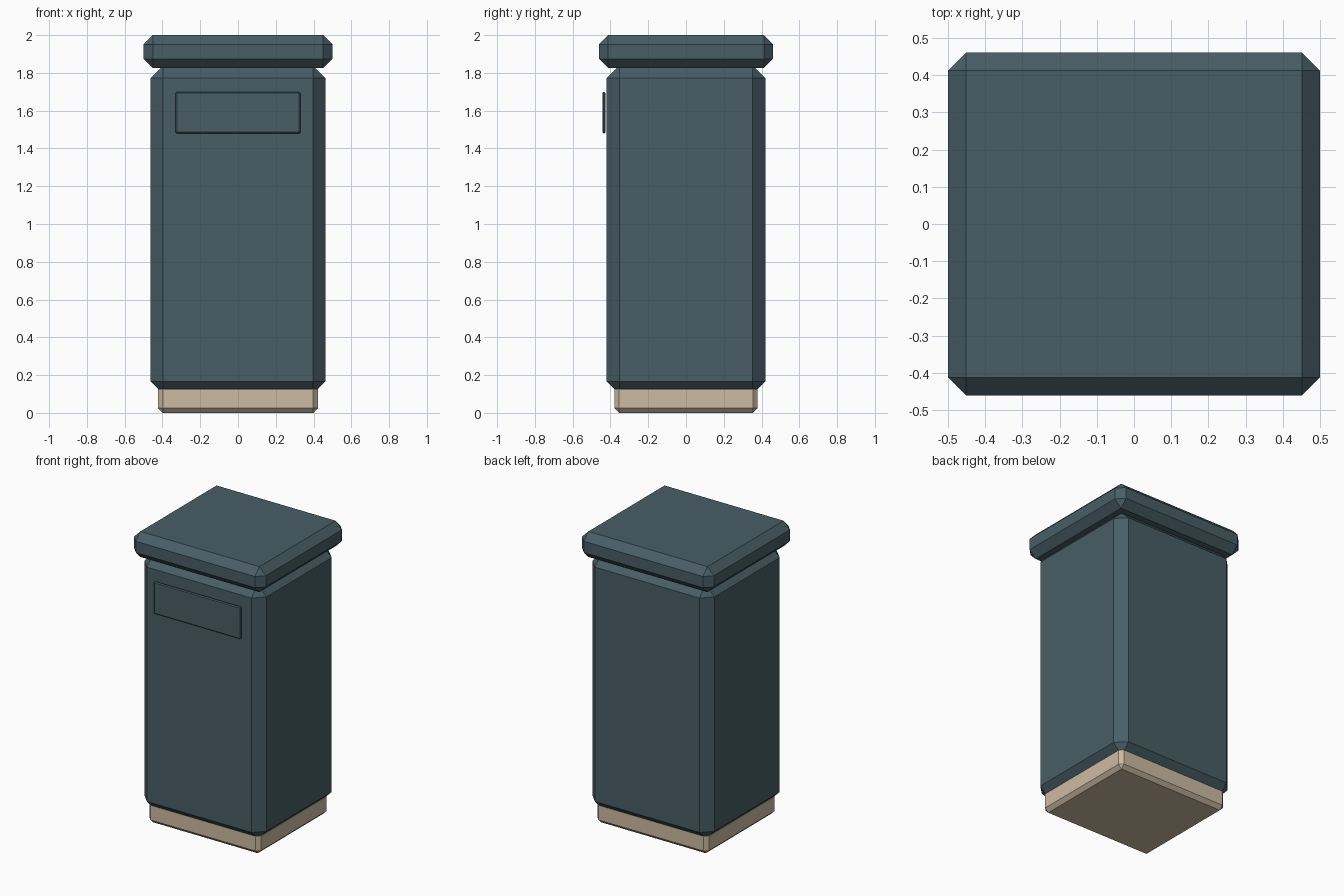
import bpy
import bmesh
from mathutils import Vector

default_cube = bpy.data.objects.get("Cube")
if default_cube:
    bpy.data.objects.remove(default_cube, do_unlink=True)


def make_material(name, rgb):
    mat = bpy.data.materials.new(name)
    mat.use_nodes = True
    colour = (*rgb, 1.0)
    mat.diffuse_color = colour
    mat.node_tree.nodes["Principled BSDF"].inputs["Base Color"].default_value = colour
    return mat


def chamfered_box(name, low, high, chamfer, mat):
    """Box between two corners with every edge cut flat."""
    low, high = Vector(low), Vector(high)
    size = high - low
    bm = bmesh.new()
    bmesh.ops.create_cube(bm, size=1)
    bmesh.ops.scale(bm, vec=size, verts=bm.verts)
    bmesh.ops.bevel(bm, geom=bm.edges[:], offset=chamfer, segments=1,
                    affect='EDGES', profile=0.5)
    mesh = bpy.data.meshes.new(name)
    bm.to_mesh(mesh)
    bm.free()
    mesh.materials.append(mat)
    obj = bpy.data.objects.new(name, mesh)
    obj.location = (low + high) / 2
    bpy.context.collection.objects.link(obj)
    return obj


teal = make_material("dark teal", (0.065, 0.112, 0.133))
tan = make_material("pale tan", (0.61, 0.50, 0.366))

# Plinth, tucked into the underside of the body
chamfered_box("base", (-0.423, -0.379, 0), (0.423, 0.379, 0.15), 0.025, tan)

# Main cabinet
chamfered_box("body", (-0.463, -0.42, 0.10), (0.463, 0.42, 1.84), 0.067, teal)

# Overhanging lid
chamfered_box("lid", (-0.5, -0.461, 1.825), (0.5, 0.461, 2.0), 0.049, teal)

# Plate held just off the front face
chamfered_box("front_plate", (-0.33, -0.443, 1.48), (0.33, -0.427, 1.70), 0.006, teal)
